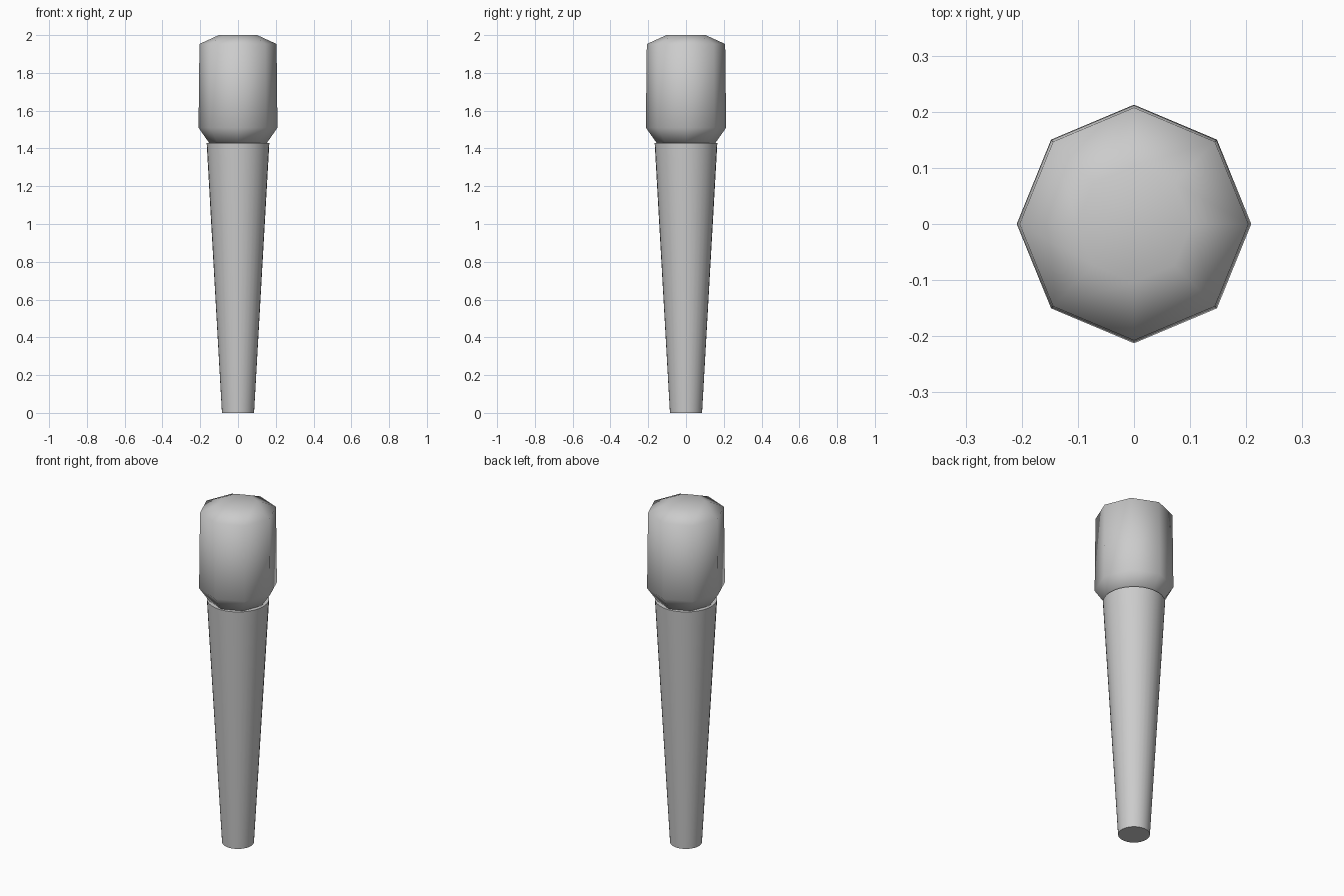
import bpy, bmesh
from math import cos, sin, tau

if "Cube" in bpy.data.objects:
    bpy.data.objects.remove(bpy.data.objects["Cube"])


def lathe(name, profile, sides, stretch=1.0, angle=None):
    """Closed solid from (radius, z) rings, with flat end caps."""
    bm = bmesh.new()
    rings = [[bm.verts.new((r * cos(tau * i / sides), r * stretch * sin(tau * i / sides), z))
              for i in range(sides)] for r, z in profile]
    for a, b in zip(rings, rings[1:]):
        for i in range(sides):
            j = (i + 1) % sides
            bm.faces.new((a[i], a[j], b[j], b[i]))
    bm.faces.new(rings[0][::-1])
    bm.faces.new(rings[-1])
    mesh = bpy.data.meshes.new(name)
    bm.to_mesh(mesh)
    bm.free()
    obj = bpy.data.objects.new(name, mesh)
    bpy.context.collection.objects.link(obj)
    bpy.ops.object.select_all(action='DESELECT')
    obj.select_set(True)
    bpy.context.view_layer.objects.active = obj
    if angle is None:
        bpy.ops.object.shade_smooth()
    else:
        bpy.ops.object.shade_smooth_by_angle(angle=angle)
    return obj


# Tapered round handle
lathe("handle", [(0.085, 0), (0.166, 1.43)], 32, angle=0.6)

# Eight-sided smooth-shaded head with bevelled ends
lathe("head", [(0.15, 1.425), (0.209, 1.51), (0.204, 1.953), (0.102, 2.0)], 8, stretch=1.017)
